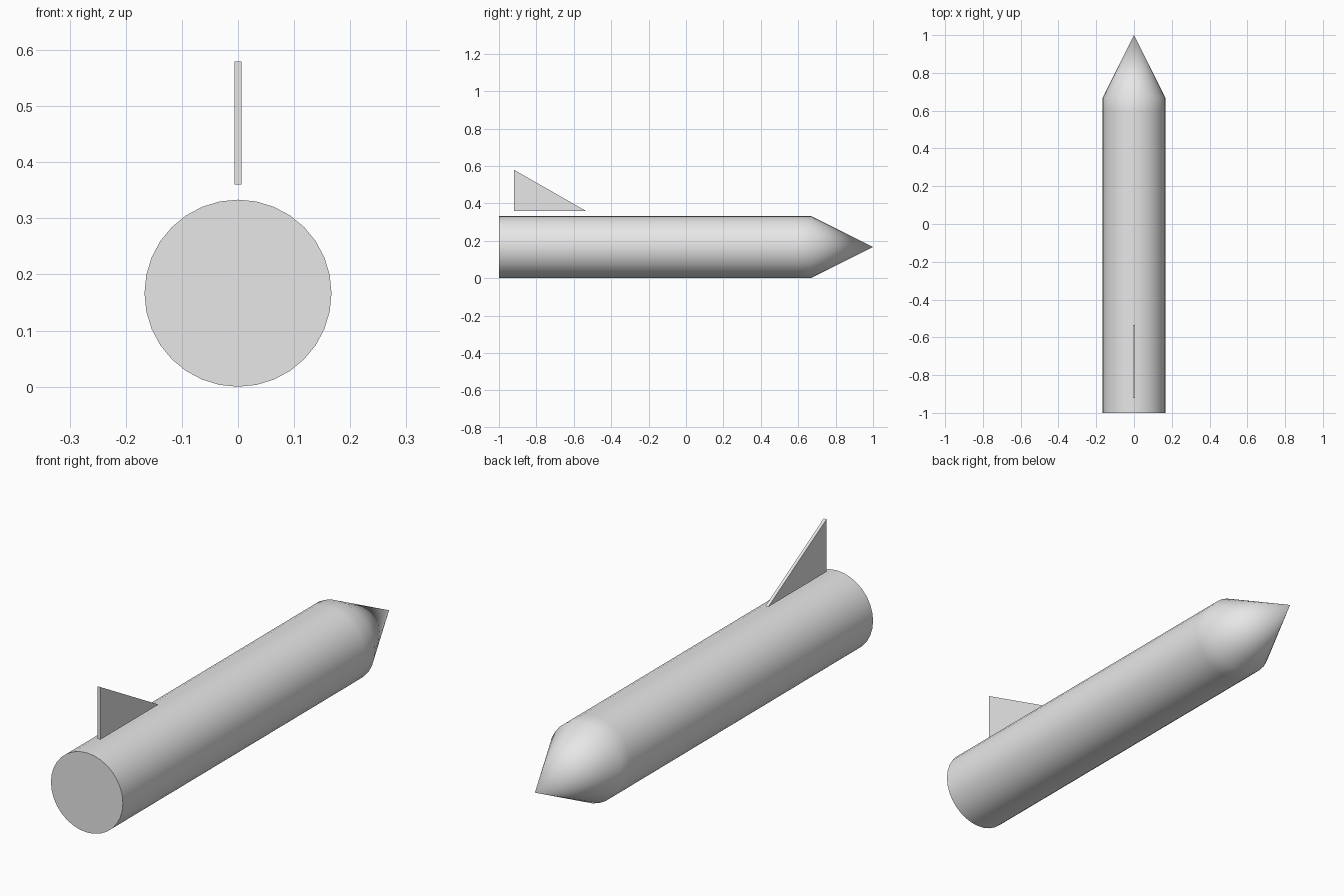
import bpy
import bmesh
from math import sin, cos, tau

cube = bpy.data.objects.get("Cube")
if cube:
    bpy.data.objects.remove(cube, do_unlink=True)

RADIUS = 1 / 6
SIDES = 32

# One plain grey for every part
grey = bpy.data.materials.new("plain_grey")
grey.use_nodes = True
grey.diffuse_color = (0.8, 0.8, 0.8, 1)
grey.node_tree.nodes["Principled BSDF"].inputs["Base Color"].default_value = (0.8, 0.8, 0.8, 1)


def add_object(name, bm):
    bmesh.ops.recalc_face_normals(bm, faces=bm.faces)
    mesh = bpy.data.meshes.new(name)
    bm.to_mesh(mesh)
    bm.free()
    mesh.materials.append(grey)
    obj = bpy.data.objects.new(name, mesh)
    bpy.context.collection.objects.link(obj)
    return obj


# Rocket body: flat tail, straight tube and a softly blended pointed nose
bm = bmesh.new()
rings = []
for y in (-1, 0.6, 2 / 3):
    rings.append([bm.verts.new((RADIUS * sin(tau * i / SIDES), y,
                                RADIUS + RADIUS * cos(tau * i / SIDES)))
                  for i in range(SIDES)])
tip = bm.verts.new((0, 1, RADIUS))
bm.faces.new(rings[0])
for i in range(SIDES):
    j = (i + 1) % SIDES
    for a, b in zip(rings, rings[1:]):
        bm.faces.new((a[i], a[j], b[j], b[i]))
    bm.faces.new((rings[-1][i], rings[-1][j], tip))
body = add_object("rocket_body", bm)
bpy.ops.object.select_all(action="DESELECT")
body.select_set(True)
bpy.context.view_layer.objects.active = body
bpy.ops.object.shade_smooth_by_angle(angle=0.6)

# Tail fin: thin triangular plate hovering just above the body
bm = bmesh.new()
profile = [(-0.92, 0.36), (-0.535, 0.36), (-0.92, 0.58)]
face = bm.faces.new([bm.verts.new((-0.0065, y, z)) for y, z in profile])
side = bmesh.ops.extrude_face_region(bm, geom=[face])
moved = [v for v in side["geom"] if isinstance(v, bmesh.types.BMVert)]
bmesh.ops.translate(bm, verts=moved, vec=(0.013, 0, 0))
add_object("tail_fin", bm)
